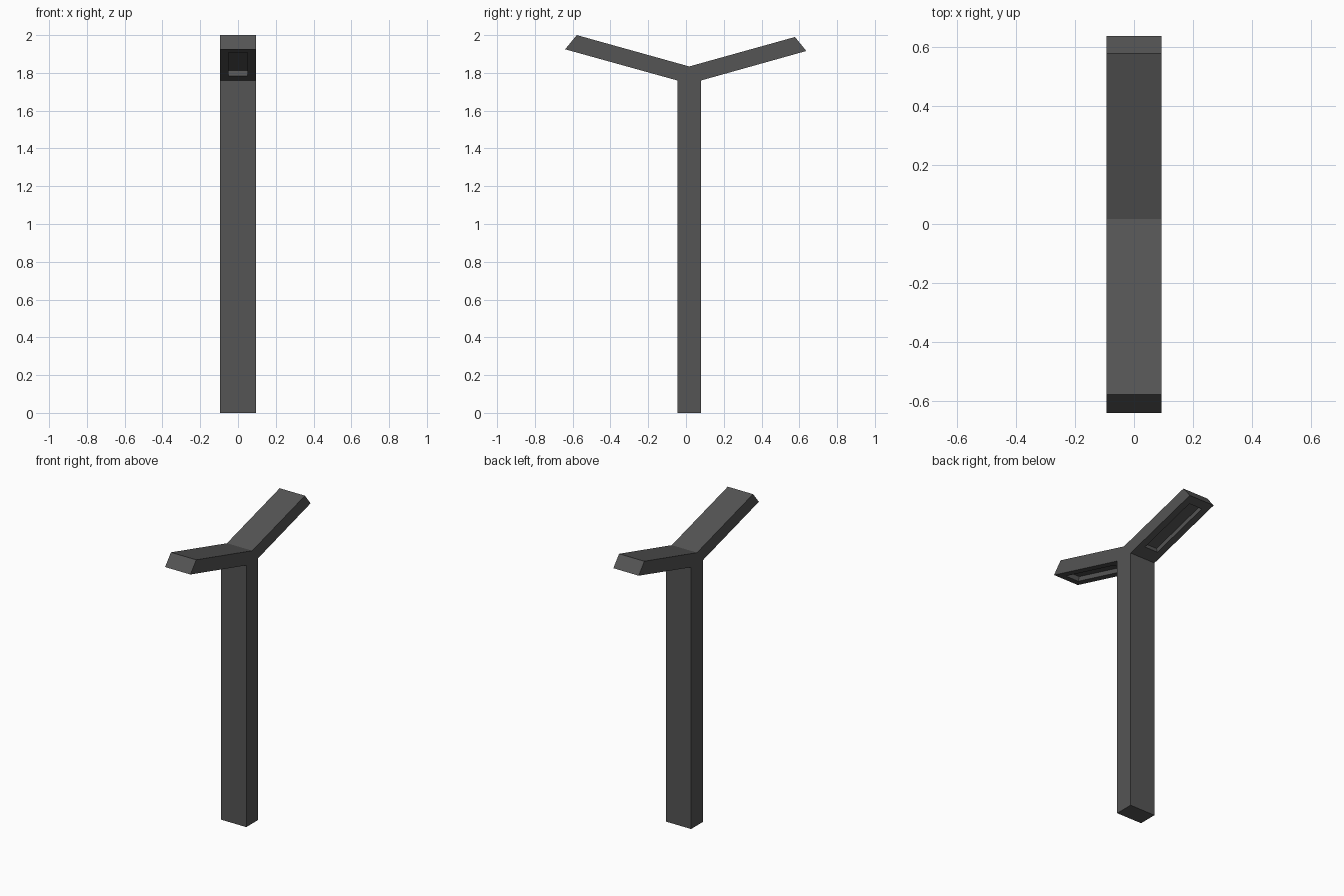
import bpy, bmesh
from mathutils import Vector

old = bpy.data.objects.get("Cube")
if old:
    bpy.data.objects.remove(old, do_unlink=True)

HALF_WIDTH = 0.094

# Dark grey metal
metal = bpy.data.materials.new("dark grey metal")
metal.use_nodes = True
grey = (0.09, 0.09, 0.09, 1)
metal.diffuse_color = grey
metal.node_tree.nodes["Principled BSDF"].inputs["Base Color"].default_value = grey

# Y-shaped side profile (y, z): post with two rising arms
profile = [(-0.046, 0), (0.08, 0), (0.08, 1.76), (0.637, 1.916), (0.577, 1.99),
           (0.017, 1.834), (-0.578, 2.0), (-0.64, 1.925), (-0.046, 1.76)]
bm = bmesh.new()
side = bm.faces.new([bm.verts.new((-HALF_WIDTH, y, z)) for y, z in profile])
grown = bmesh.ops.extrude_face_region(bm, geom=[side])["geom"]
bmesh.ops.translate(bm, vec=(2 * HALF_WIDTH, 0, 0),
                    verts=[g for g in grown if isinstance(g, bmesh.types.BMVert)])
bmesh.ops.recalc_face_normals(bm, faces=bm.faces)
bm.normal_update()

# Lamp recess in the underside of each arm
undersides = [f for f in bm.faces
              if f.normal.z < -0.5 and f.calc_center_median().z > 1]
for face in undersides:
    normal = face.normal.copy()
    along = Vector((1, 0, 0)).cross(normal)
    if along.z < 0:
        along.negate()
    bmesh.ops.inset_region(bm, faces=[face], thickness=0.045, use_even_offset=True)
    middle = face.calc_center_median()
    for v in face.verts:
        v.co += along * (0.04 if v.co.z < middle.z else -0.015)
    floor = bmesh.ops.extrude_discrete_faces(bm, faces=[face])["faces"][0]
    bmesh.ops.translate(bm, vec=normal * -0.03, verts=floor.verts)

mesh = bpy.data.meshes.new("lamp_post")
bm.to_mesh(mesh)
bm.free()
mesh.materials.append(metal)
bpy.context.collection.objects.link(bpy.data.objects.new("lamp_post", mesh))
